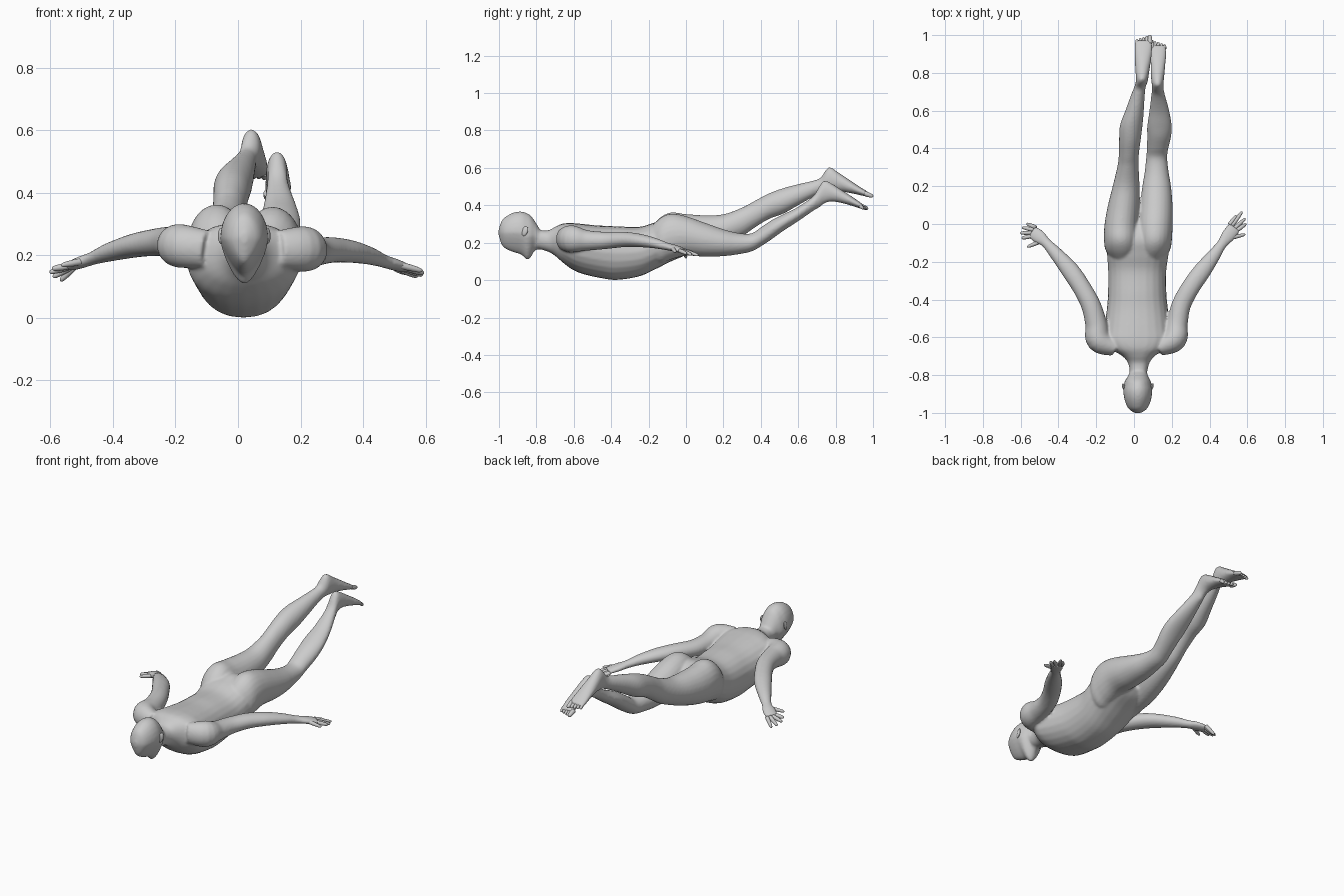
import bpy, bmesh, math
from mathutils import Vector

SEG, SUB = 24, 5


def spline(rows):
    """Catmull-Rom through station rows of any width"""
    out = []
    for i in range(len(rows) - 1):
        p = [rows[max(0, min(len(rows) - 1, i + k))] for k in (-1, 0, 1, 2)]
        for s in range(SUB):
            t = s / SUB
            out.append([0.5 * (2 * b + (c - a) * t + (2 * a - 5 * b + 4 * c - d) * t * t
                               + (3 * b - a - 3 * c + d) * t ** 3) for a, b, c, d in zip(*p)])
    return out + [list(rows[-1])]


def skin(bm, rings):
    loops = [[bm.verts.new(p) for p in r] for r in rings]
    for a, b in zip(loops, loops[1:]):
        for i in range(SEG):
            j = (i + 1) % SEG
            bm.faces.new((a[i], a[j], b[j], b[i]))
    bm.faces.new(loops[0][::-1])
    bm.faces.new(loops[-1])


def slices(bm, rows, power=1.0, egg=0.0):
    """Loft of upright slices: y, centre x, half width, low z, high z"""
    rings = []
    for y, x, w, lo, hi in spline(rows):
        ring = []
        for i in range(SEG):
            a = 2 * math.pi * i / SEG
            c, s = math.cos(a), math.sin(a)
            k = 1 - egg * max(0, -s)
            cx = math.copysign(abs(c) ** power, c) * w * k
            cz = math.copysign(abs(s) ** power, s) * (hi - lo) / 2
            ring.append((x + cx, y, (lo + hi) / 2 + cz))
        rings.append(ring)
    skin(bm, rings)


def tube(bm, rows):
    """Loft along a path: x, y, z, half width, half height"""
    pts = spline(rows)
    rings = []
    for n, p in enumerate(pts):
        a, b = pts[max(n - 1, 0)], pts[min(n + 1, len(pts) - 1)]
        t = (Vector(b[:3]) - Vector(a[:3])).normalized()
        side = t.cross(Vector((0, 0, 1))).normalized()
        up = side.cross(t)
        rings.append([Vector(p[:3]) + side * p[3] * math.cos(2 * math.pi * i / SEG)
                      + up * p[4] * math.sin(2 * math.pi * i / SEG) for i in range(SEG)])
    skin(bm, rings)


def finish(bm, name):
    bmesh.ops.recalc_face_normals(bm, faces=bm.faces)
    for f in bm.faces:
        f.smooth = True
    me = bpy.data.meshes.new(name)
    bm.to_mesh(me)
    bm.free()
    ob = bpy.data.objects.new(name, me)
    bpy.context.collection.objects.link(ob)
    return ob


def digit(bm, base, tip, r):
    """Tapered finger or toe with a rounded end"""
    b, t = Vector(base), Vector(tip)
    rows = [(*b.lerp(t, f), r * k, r * k) for f, k in
            ((0, 1), (.4, 1.02), (.75, .85), (.93, .6), (1, .15))]
    tube(bm, rows)


body = bmesh.new()

# torso and neck
slices(body, [
    (-.80, .023, .044, .17, .27), (-.74, .025, .055, .153, .265), (-.70, .024, .085, .13, .285),
    (-.66, .02, .145, .095, .302), (-.61, .018, .18, .058, .305), (-.55, .018, .175, .032, .30),
    (-.45, .018, .162, .01, .29), (-.37, .017, .155, .001, .288), (-.25, .017, .154, .02, .285),
    (-.16, .02, .163, .06, .31), (-.08, .022, .165, .10, .325), (0, .025, .14, .135, .29),
    (.04, .025, .06, .17, .24)], power=.88, egg=.1)

# head, narrowing towards the face below
slices(body, [
    (-1.002, .02, .012, .24, .27), (-.985, .02, .042, .188, .318), (-.96, .02, .06, .165, .342),
    (-.92, .02, .073, .148, .362), (-.88, .02, .077, .135, .367), (-.85, .02, .074, .108, .358),
    (-.83, .02, .068, .122, .345), (-.81, .021, .056, .155, .318), (-.78, .023, .044, .165, .27)],
    egg=.38)

# legs running on into the feet, one raised higher than the other
slices(body, [
    (-.2, -.06, .05, .12, .27), (-.14, -.065, .085, .10, .333), (-.08, -.068, .091, .115, .362),
    (0, -.067, .089, .13, .353), (.1, -.055, .083, .155, .347), (.2, -.042, .071, .19, .352),
    (.3, -.032, .057, .235, .388), (.36, -.028, .053, .275, .42), (.44, -.022, .057, .325, .462),
    (.52, -.015, .06, .355, .492), (.6, .003, .049, .40, .513), (.68, .02, .037, .445, .532),
    (.72, .03, .031, .465, .548), (.75, .04, .031, .475, .592), (.775, .043, .033, .475, .602),
    (.82, .045, .038, .475, .572), (.88, .048, .044, .465, .532), (.94, .05, .048, .452, .492),
    (.972, .05, .045, .445, .473)])
slices(body, [
    (-.2, .095, .05, .12, .27), (-.14, .105, .085, .09, .33), (-.08, .11, .091, .11, .355),
    (0, .113, .091, .13, .342), (.1, .118, .086, .125, .307), (.2, .12, .076, .128, .272),
    (.28, .12, .063, .138, .252), (.35, .12, .056, .153, .25), (.4, .125, .057, .18, .282),
    (.46, .133, .063, .22, .322), (.52, .135, .065, .263, .352), (.6, .134, .053, .315, .392),
    (.68, .128, .037, .37, .45), (.715, .126, .031, .39, .505), (.74, .125, .031, .41, .532),
    (.78, .125, .035, .42, .516), (.84, .127, .039, .41, .477), (.9, .128, .043, .393, .438),
    (.945, .128, .04, .378, .406)])

# arms spread down and out, with flat palms
tube(body, [
    (-.10, -.655, .22, .045, .06), (-.185, -.615, .23, .066, .07), (-.2, -.53, .235, .058, .058),
    (-.228, -.43, .243, .052, .048), (-.275, -.34, .24, .049, .043), (-.335, -.25, .23, .048, .038),
    (-.41, -.16, .21, .036, .03), (-.465, -.1, .19, .027, .021), (-.5, -.07, .178, .037, .019),
    (-.54, -.042, .163, .036, .014)])
tube(body, [
    (.13, -.655, .22, .045, .06), (.212, -.61, .22, .066, .073), (.228, -.53, .212, .056, .055),
    (.25, -.43, .212, .051, .046), (.3, -.335, .217, .049, .041), (.36, -.25, .212, .047, .036),
    (.42, -.17, .198, .036, .028), (.463, -.11, .182, .027, .021), (.5, -.06, .17, .037, .018),
    (.533, -.018, .158, .036, .014)])

# blend everything into one skin
ob = finish(body, "body")
rm = ob.modifiers.new("blend", 'REMESH')
rm.mode = 'VOXEL'
rm.voxel_size = .007
rm.use_smooth_shade = True
sm = ob.modifiers.new("soften", 'SMOOTH')
sm.factor, sm.iterations = .5, 6

# fingers: base, then tip
hands = {
    "left_fingers": ([(-.522, -.018, .165), (-.532, -.031, .164), (-.542, -.046, .163), (-.545, -.065, .165),
                      (-.49, -.09, .182)],
                     [(-.568, .002, .118), (-.592, -.018, .13), (-.603, -.048, .145), (-.595, -.075, .157),
                      (-.566, -.122, .168)]),
    "right_fingers": ([(.505, -.003, .158), (.518, -.01, .157), (.533, -.022, .157), (.545, -.034, .158),
                       (.505, -.075, .172)],
                      [(.543, .045, .142), (.573, .066, .132), (.59, .03, .136), (.594, .002, .142),
                       (.59, -.055, .15)])}
for name, (bases, tips) in hands.items():
    bm = bmesh.new()
    for b, t in zip(bases, tips):
        digit(bm, b, t, .0105)
    finish(bm, name)

# toes, the big toe on the inner side
for name, x, y, z, s in (("left_toes", .05, .955, .464, 1), ("right_toes", .128, .928, .398, -1)):
    bm = bmesh.new()
    for i in range(5):
        tx = x + s * (.034 - .017 * i)
        digit(bm, (tx, y, z), (tx, y + .046 - .006 * i, z - .017), .0125 if i == 0 else .009)
    finish(bm, name)

# ears
for name, x, s in (("left_ear", -.054, -1), ("right_ear", .094, 1)):
    bm = bmesh.new()
    bmesh.ops.create_uvsphere(bm, u_segments=16, v_segments=10, radius=1)
    for v in bm.verts:
        c = v.co
        v.co = (x + .009 * c.x + s * .005 * c.y, -.862 + .017 * c.y + .006 * c.z, .262 + .026 * c.z)
    finish(bm, name)
